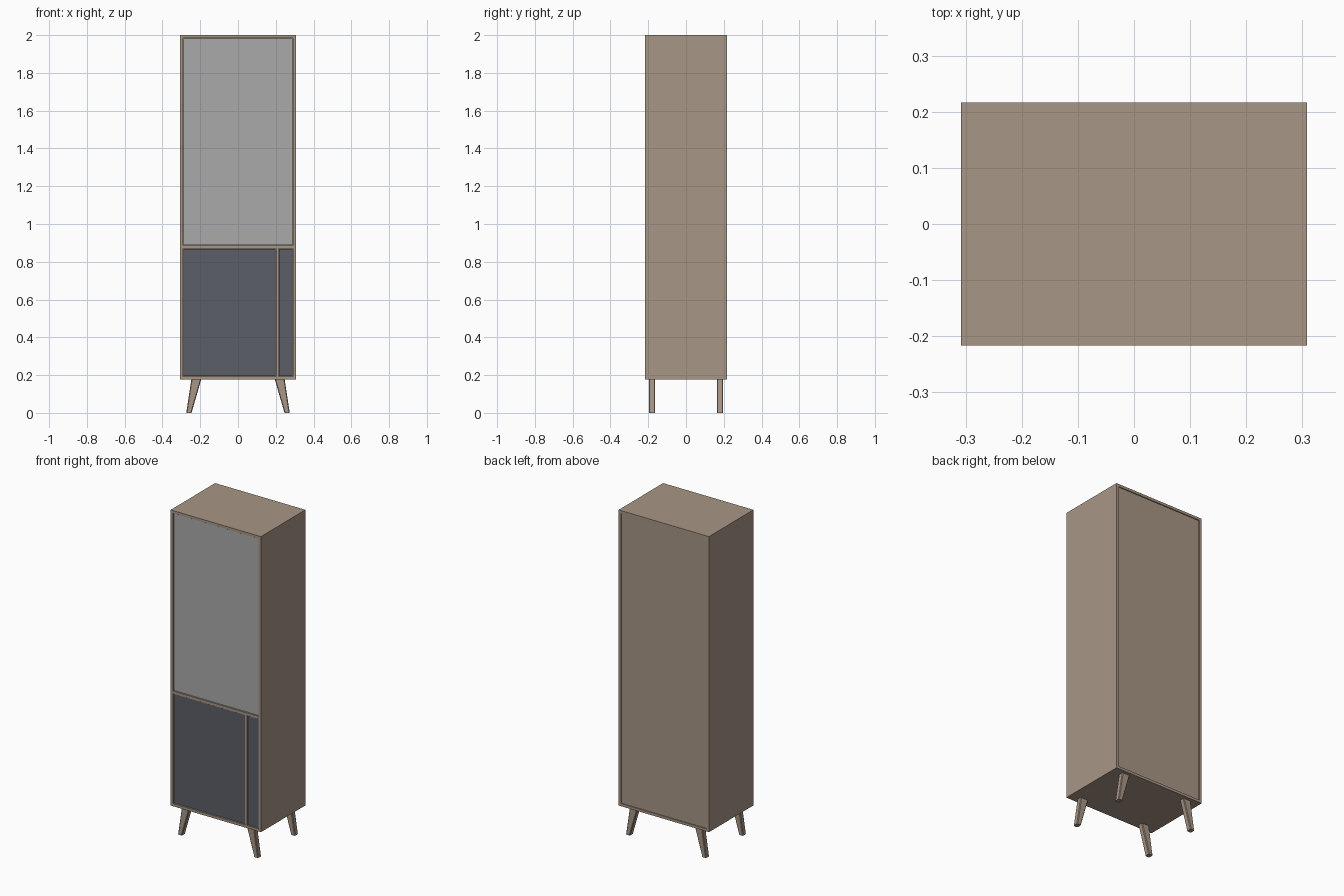
import bpy, bmesh

if "Cube" in bpy.data.objects:
    bpy.data.objects.remove(bpy.data.objects["Cube"])


def material(name, rgb):
    m = bpy.data.materials.new(name)
    m.diffuse_color = (*rgb, 1)
    m.use_nodes = True
    m.node_tree.nodes["Principled BSDF"].inputs["Base Color"].default_value = m.diffuse_color
    return m


wood = material("brown_wood", (0.39, 0.305, 0.235))
grey = material("grey_panel", (0.40, 0.40, 0.40))
dark = material("dark_slate", (0.107, 0.114, 0.137))


def finish(name, bm, mat):
    bmesh.ops.recalc_face_normals(bm, faces=bm.faces)
    me = bpy.data.meshes.new(name)
    bm.to_mesh(me)
    bm.free()
    me.materials.append(mat)
    ob = bpy.data.objects.new(name, me)
    bpy.context.collection.objects.link(ob)
    return ob


def box(name, x, y, z, mat):
    bm = bmesh.new()
    for v in bmesh.ops.create_cube(bm, size=1)["verts"]:
        v.co = [lo + (c + 0.5) * (hi - lo) for c, (lo, hi) in zip(v.co, (x, y, z))]
    return finish(name, bm, mat)


W, D = 0.308, 0.2165        # half width, half depth
Z0, Z1, T = 0.177, 2.0, 0.016
IN = W - T                  # inner half width
SHELF = (0.871, 0.887)
DIV = (0.201, 0.214)

# carcass
box("top_panel", (-W, W), (-D, D), (Z1 - T, Z1), wood)
box("bottom_panel", (-W, W), (-D, D), (Z0, Z0 + T), wood)
for s, side in ((-1, "left"), (1, "right")):
    box(side + "_side", sorted((s * IN, s * W)), (-D, D), (Z0 + T, Z1 - T), wood)
box("back_panel", (-IN, IN), (D - 0.014, D - 0.006), (Z0 + T, Z1 - T), wood)
box("middle_shelf", (-IN, IN), (-D, D - 0.014), SHELF, wood)
box("lower_divider", DIV, (-D, D - 0.014), (Z0 + T, SHELF[0]), wood)

# inset doors with a narrow gap all round
G = 0.003
DY = (-D + 0.005, -D + 0.021)
box("upper_door", (-IN + G, IN - G), DY, (SHELF[1] + G, Z1 - T - G), grey)
box("lower_door", (-IN + G, DIV[0] - G), DY, (Z0 + T + G, SHELF[0] - G), dark)
box("narrow_door", (DIV[1] + G, IN - G), DY, (Z0 + T + G, SHELF[0] - G), dark)

# splayed tapered legs, one profile mirrored to four corners
PROFILE = [(0.195, Z0), (0.247, Z0), (0.274, 0), (0.246, 0)]
for sx, side in ((-1, "left"), (1, "right")):
    for sy, end in ((-1, "front"), (1, "back")):
        bm = bmesh.new()
        a, b = ([bm.verts.new((sx * x, sy * y, z)) for x, z in PROFILE]
                for y in (0.163, 0.196))
        bm.faces.new(a)
        bm.faces.new(b)
        for i in range(4):
            j = (i + 1) % 4
            bm.faces.new((a[i], a[j], b[j], b[i]))
        # soften the long edges
        long_edges = [e for e in bm.edges
                      if abs(e.verts[0].co.z - e.verts[1].co.z) > 0.1]
        bmesh.ops.bevel(bm, geom=long_edges, offset=0.004, segments=1,
                        affect='EDGES')
        finish(f"{end}_{side}_leg", bm, wood)
